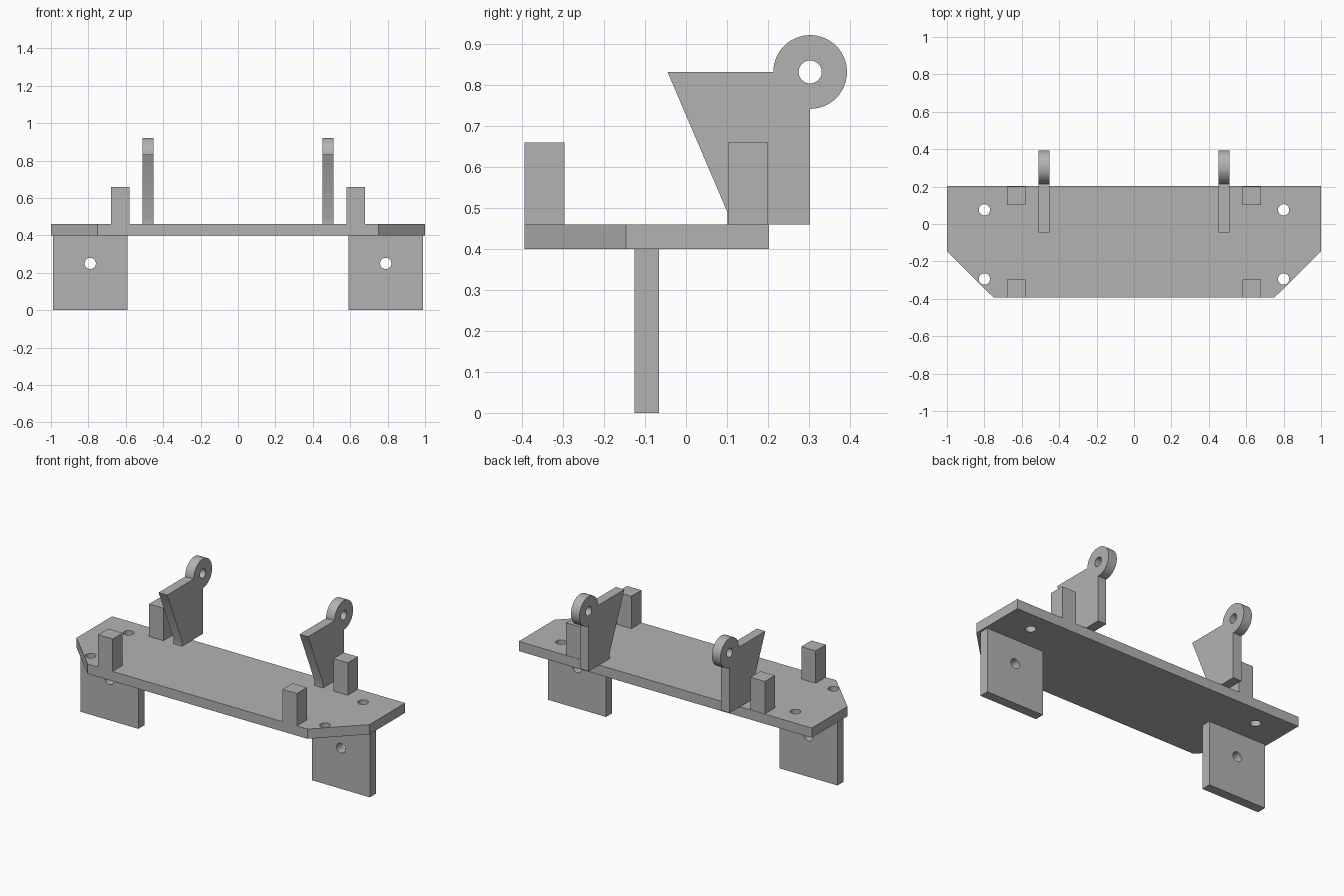
import bpy, bmesh
from math import cos, sin, pi, radians
from mathutils import Matrix

cube = bpy.data.objects.get("Cube")
if cube:
    bpy.data.objects.remove(cube, do_unlink=True)

GREY = (0.45, 0.45, 0.45, 1)
grey = bpy.data.materials.new("plain grey")
grey.use_nodes = True
grey.diffuse_color = GREY
grey.node_tree.nodes["Principled BSDF"].inputs["Base Color"].default_value = GREY


def arc(cx, cy, r, start=0, end=2 * pi, steps=48, closed=True):
    n = steps if closed else steps + 1
    return [(cx + r * cos(start + (end - start) * i / steps),
             cy + r * sin(start + (end - start) * i / steps)) for i in range(n)]


def axes(x, y, z, origin):
    """Placement matrix whose columns are the profile's axes."""
    m = Matrix((x, y, z)).transposed().to_4x4()
    m.translation = origin
    return m


def extruded(name, loops, thickness, placement):
    """Solid from an outline (first loop) and holes (other loops)."""
    curve = bpy.data.curves.new(name + "_profile", 'CURVE')
    curve.dimensions = '2D'
    curve.fill_mode = 'BOTH'
    curve.extrude = thickness / 2
    for loop in loops:
        spline = curve.splines.new('POLY')
        spline.points.add(len(loop) - 1)
        for p, (x, y) in zip(spline.points, loop):
            p.co = (x, y, 0, 1)
        spline.use_cyclic_u = True
    temp = bpy.data.objects.new(name + "_profile", curve)
    mesh = bpy.data.meshes.new_from_object(temp)
    bpy.data.objects.remove(temp)
    bpy.data.curves.remove(curve)

    bm = bmesh.new()
    bm.from_mesh(mesh)
    bmesh.ops.remove_doubles(bm, verts=bm.verts, dist=1e-5)
    bm.transform(placement)
    bmesh.ops.recalc_face_normals(bm, faces=bm.faces)
    bm.to_mesh(mesh)
    bm.free()
    mesh.name = name
    mesh.materials.clear()
    mesh.materials.append(grey)
    obj = bpy.data.objects.new(name, mesh)
    bpy.context.collection.objects.link(obj)
    bpy.ops.object.select_all(action='DESELECT')
    obj.select_set(True)
    bpy.context.view_layer.objects.active = obj
    bpy.ops.object.shade_smooth_by_angle(angle=radians(30))
    return obj


def rect(x0, x1, y0, y1):
    return [(x0, y0), (x1, y0), (x1, y1), (x0, y1)]


X, Y, Z = (1, 0, 0), (0, 1, 0), (0, 0, 1)
FRONT, BACK = -0.394, 0.202
BOTTOM, TOP = 0.40, 0.46

# Base plate with clipped front corners and four bolt holes
plate = [(-0.75, FRONT), (0.75, FRONT), (1, -0.146), (1, BACK), (-1, BACK), (-1, -0.146)]
bolts = [arc(x, y, 0.03) for x in (-0.8, 0.8) for y in (-0.294, 0.076)]
extruded("base_plate", [plate] + bolts, TOP - BOTTOM, axes(X, Y, Z, (0, 0, (BOTTOM + TOP) / 2)))

# Ear: leaning bracket that ends in a round eye at the upper back
eye_y, eye_z = 0.303, 0.832
ear = [(-0.045, eye_z), (0.101, 0.49), (0.101, TOP), (eye_y, TOP)]
ear += arc(eye_y, eye_z, 0.09, -pi / 2, pi, 40, closed=False)
ear_hole = arc(eye_y, eye_z, 0.028)

for side, s in (("left", 1), ("right", -1)):
    extruded(side + "_ear", [ear, ear_hole], 0.058, axes(Y, Z, X, (s * 0.481, 0, 0)))

    # Hanging leg plate with one hole
    c = s * 0.79
    extruded(side + "_leg", [rect(c - 0.198, c + 0.198, 0, BOTTOM), arc(c, 0.25, 0.03)],
             0.059, axes(X, Z, (0, -1, 0), (0, -0.096, 0)))

    # Upright posts
    p = s * 0.629
    for place, y0 in (("front", FRONT), ("back", 0.102)):
        extruded(f"{side}_{place}_post", [rect(p - 0.049, p + 0.049, y0, y0 + 0.098)],
                 0.2, axes(X, Y, Z, (0, 0, TOP + 0.1)))
